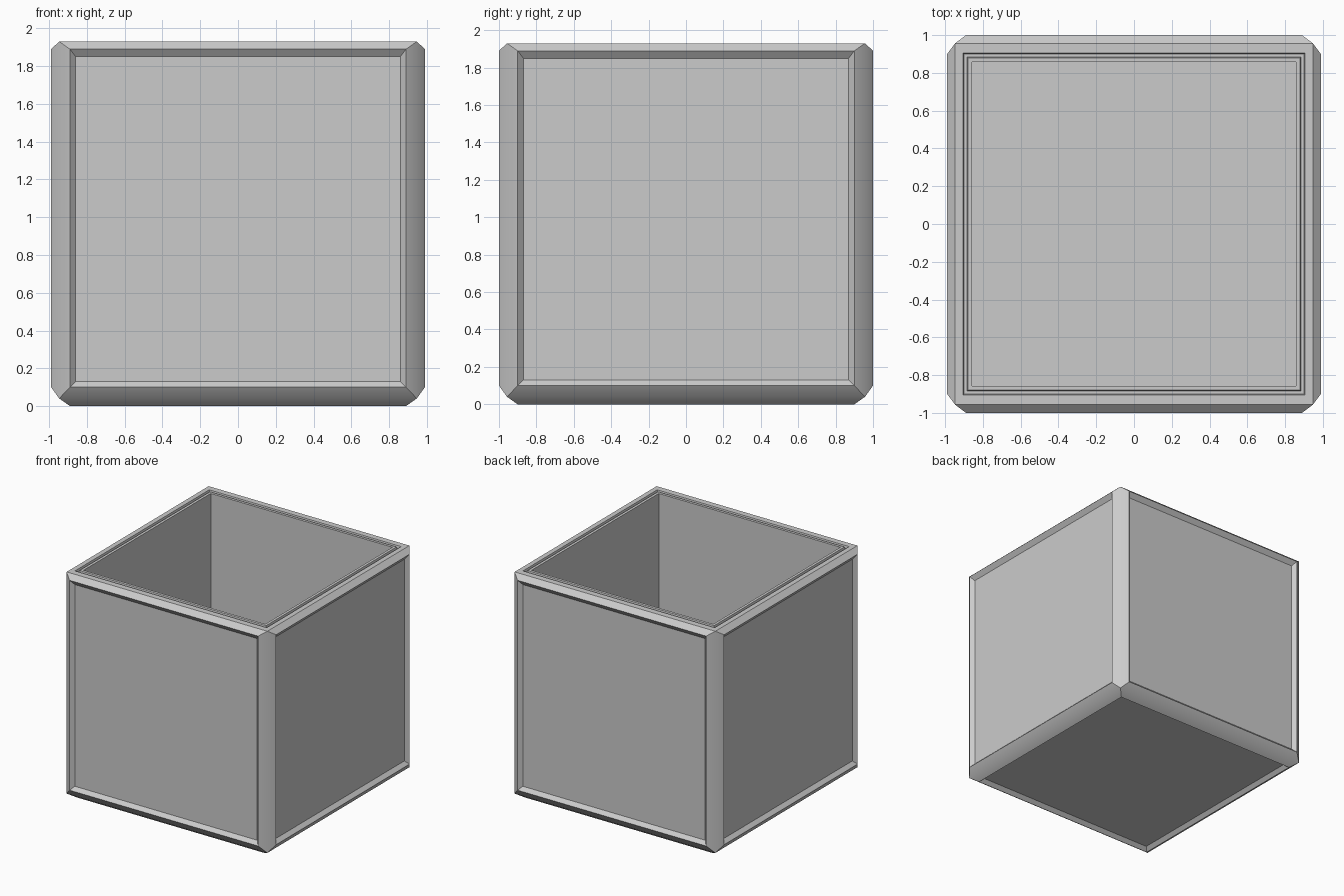
import bpy, bmesh
from mathutils import Vector

if "Cube" in bpy.data.objects:
    bpy.data.objects.remove(bpy.data.objects["Cube"])


def rings_to_object(name, sides):
    """Each side is a list of 4-point rings, bridged in order and capped on request."""
    bm = bmesh.new()
    for rings, cap in sides:
        loops = [[bm.verts.new(p) for p in r] for r in rings]
        for a, b in zip(loops, loops[1:]):
            for i in range(4):
                j = (i + 1) % 4
                bm.faces.new((a[i], a[j], b[j], b[i]))
        if cap:
            bm.faces.new(loops[-1])
    bmesh.ops.remove_doubles(bm, verts=bm.verts, dist=0.0005)
    bmesh.ops.recalc_face_normals(bm, faces=bm.faces)
    mesh = bpy.data.meshes.new(name)
    bm.to_mesh(mesh)
    bm.free()
    obj = bpy.data.objects.new(name, mesh)
    bpy.context.collection.objects.link(obj)
    return obj


def rect(axis, depth, a, lo, hi):
    """Rectangle at a depth along an axis; a = half width, lo..hi = other direction."""
    pts = [(-a, lo), (a, lo), (a, hi), (-a, hi)]
    if axis == 'x':
        return [Vector((depth, u, v)) for u, v in pts]
    if axis == 'y':
        return [Vector((u, depth, v)) for u, v in pts]
    return [Vector((u, v, depth)) for u, v in pts]


CX, CY, ZLO, ZHI = 0.947, 0.957, 0.04, 1.93   # corner points shared by all beams
sides = []

# Four walls: rounded beam, raised frame edge, recessed panel
for s in (-1, 1):
    sides.append(([rect('y', s * CY, CX, ZLO, ZHI),
                   rect('y', s * 1.0, 0.89, 0.10, 1.89),
                   rect('y', s * 0.97, 0.86, 0.13, 1.85)], True))
    sides.append(([rect('x', s * CX, CY, ZLO, ZHI),
                   rect('x', s * 0.99, 0.90, 0.10, 1.89),
                   rect('x', s * 0.96, 0.87, 0.13, 1.85)], True))

# Recessed underside
sides.append(([rect('z', ZLO, CX, -CY, CY),
               rect('z', 0.0, 0.89, -0.90, 0.90),
               rect('z', 0.03, 0.86, -0.87, 0.87)], True))

# Top rim with a narrow groove and inner lip, then the inner walls and floor
profile = [(0.905, 1.93), (0.90, 1.91), (0.885, 1.91),
           (0.88, 1.93), (0.857, 1.93), (0.857, 0.14)]
sides.append(([rect('z', ZHI, CX, -CY, CY)] +
              [rect('z', z, r, -r, r) for r, z in profile], True))

box = rings_to_object("open_box", sides)
bpy.context.view_layer.objects.active = box
box.select_set(True)
bpy.ops.object.shade_smooth_by_angle(angle=0.45)
